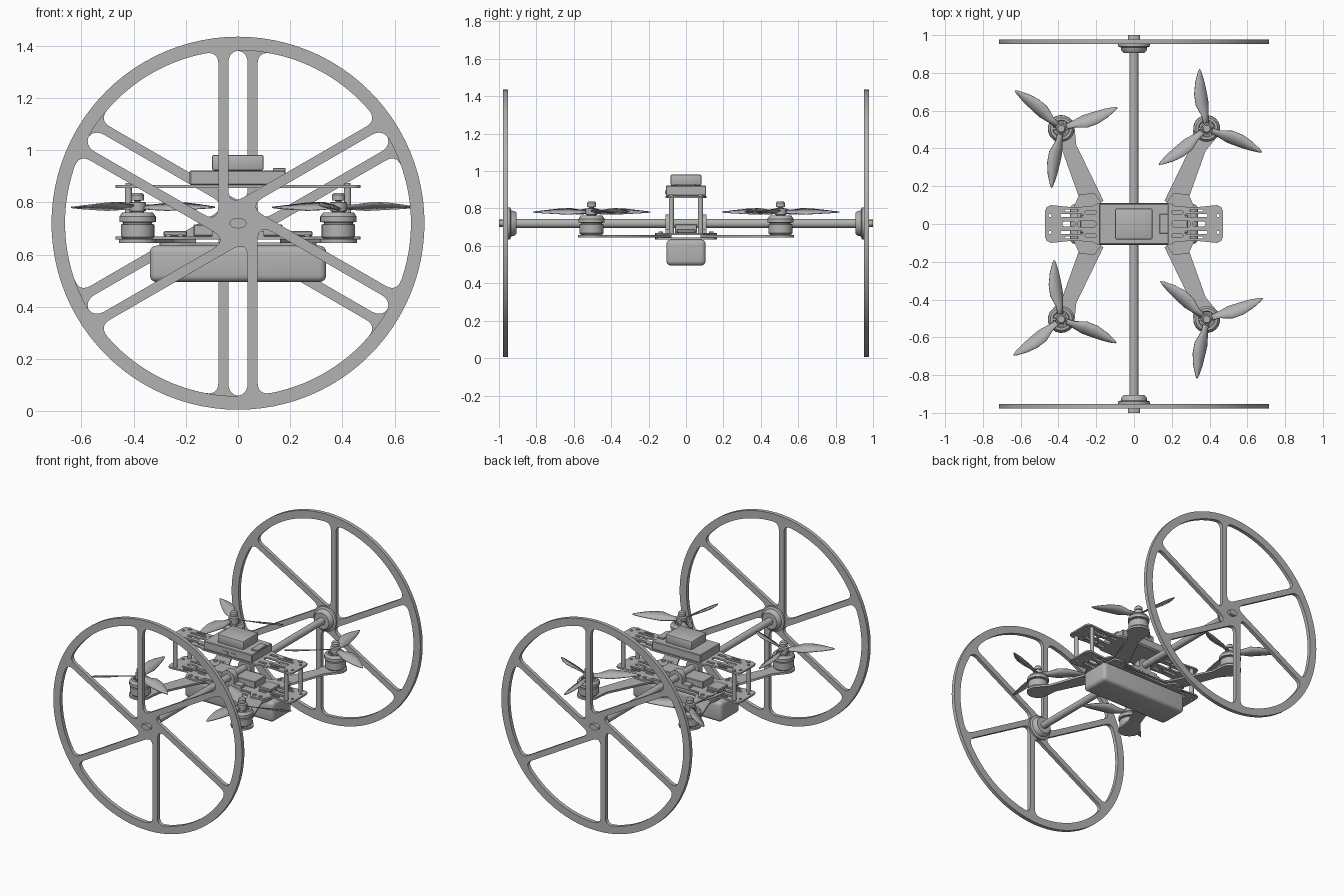
import bpy, bmesh, math
from mathutils import Matrix, Vector

default_cube = bpy.data.objects.get("Cube")
if default_cube:
    bpy.data.objects.remove(default_cube, do_unlink=True)

grey = bpy.data.materials.new("plain_grey")
grey.use_nodes = True
colour = (0.45, 0.45, 0.45, 1)
grey.diffuse_color = colour
grey.node_tree.nodes["Principled BSDF"].inputs["Base Color"].default_value = colour

AXLE_Z = 0.72
MOTOR_X, MOTOR_Y = 0.385, 0.505
SIDES = (-1, 1)


def activate(obj):
    bpy.ops.object.select_all(action='DESELECT')
    obj.select_set(True)
    bpy.context.view_layer.objects.active = obj


def link(name, data, smooth=False):
    obj = bpy.data.objects.new(name, data)
    bpy.context.collection.objects.link(obj)
    data.materials.append(grey)
    if smooth:
        activate(obj)
        bpy.ops.object.shade_smooth_by_angle(angle=math.radians(35))
    return obj


def from_bmesh(name, bm, matrix=None, smooth=False):
    bmesh.ops.recalc_face_normals(bm, faces=bm.faces)
    mesh = bpy.data.meshes.new(name)
    bm.to_mesh(mesh)
    bm.free()
    if matrix:
        mesh.transform(matrix)
    return link(name, mesh, smooth)


def box(name, low, high, bevel=0, segments=1):
    bm = bmesh.new()
    bmesh.ops.create_cube(bm, size=1)
    low, high = Vector(low), Vector(high)
    bmesh.ops.scale(bm, vec=high - low, verts=bm.verts)
    bmesh.ops.translate(bm, vec=(low + high) / 2, verts=bm.verts)
    if bevel:
        bmesh.ops.bevel(bm, geom=bm.edges[:], offset=bevel, segments=segments,
                        profile=0.5, affect='EDGES')
    return from_bmesh(name, bm, smooth=segments > 1)


def lathe(name, profile, matrix, steps=32):
    bm = bmesh.new()
    verts = [bm.verts.new((r, 0, z)) for r, z in profile]
    edges = [bm.edges.new(pair) for pair in zip(verts, verts[1:])]
    bmesh.ops.spin(bm, geom=verts + edges, cent=(0, 0, 0), axis=(0, 0, 1),
                   angle=math.tau, steps=steps)
    bmesh.ops.remove_doubles(bm, verts=bm.verts, dist=0.0001)
    return from_bmesh(name, bm, matrix, True)


def rod(name, radius, length, matrix, steps=24):
    return lathe(name, [(0, 0), (radius, 0), (radius, length), (0, length)], matrix, steps)


def sheet(name, loops, thickness, matrix, smooth=False):
    """Flat plate centred on its own plane; inner loops become holes."""
    curve = bpy.data.curves.new(name, 'CURVE')
    curve.dimensions = '2D'
    curve.fill_mode = 'BOTH'
    curve.extrude = thickness / 2
    for loop in loops:
        spline = curve.splines.new('POLY')
        spline.points.add(len(loop) - 1)
        for point, (x, y) in zip(spline.points, loop):
            point.co = (x, y, 0, 1)
        spline.use_cyclic_u = True
    obj = link(name, curve)
    activate(obj)
    bpy.ops.object.convert(target='MESH')
    obj = bpy.context.object
    obj.data.transform(matrix)
    if smooth:
        bpy.ops.object.shade_smooth_by_angle(angle=math.radians(35))
    return obj


def polar(radius, angle):
    return Vector((radius * math.cos(angle), radius * math.sin(angle)))


def circle(cx, cy, radius, count=12):
    return [polar(radius, math.tau * i / count) + Vector((cx, cy)) for i in range(count)]


def slot(cx, cy, length, width):
    """Round-ended slot along x."""
    half = (length - width) / 2
    return [(x + math.copysign(half, x - cx), y)
            for x, y in (p + Vector((0.0001, 0)) for p in circle(cx, cy, width / 2, 14))]


def mirrored(quarter):
    """Closed outline from a quarter running from the +x axis to the +y axis."""
    half = quarter + [(-x, y) for x, y in reversed(quarter)]
    return half + [(-x, -y) for x, y in half]


def fillet(a, corner, b):
    return [a.lerp(corner, t / 6).lerp(corner.lerp(b, t / 6), t / 6) for t in range(7)]


# Wheels: six offset spokes, windows with rounded corners
RIM, INNER, NEAR, FAR, ROUND = 0.715, 0.663, 0.037, 0.075, 0.05


def window(turn):
    up, side = Vector((0, 1)), polar(1, math.radians(30))
    start = Vector((-NEAR, 0))
    normal = Vector((-side.y, side.x)) * FAR
    inner = Vector((-NEAR, (FAR + NEAR / 2) / math.cos(math.radians(30))  - NEAR * math.tan(math.radians(30)) - NEAR / 2 / math.cos(math.radians(30))))
    top = start + up * math.sqrt(INNER ** 2 - NEAR ** 2)
    end = normal + side * math.sqrt(INNER ** 2 - FAR ** 2)
    a0, a1 = math.atan2(top.y, top.x), math.atan2(end.y, end.x)
    step = ROUND / INNER
    arc = [polar(INNER, a0 - step + (a1 - a0 + 2 * step) * i / 20) for i in range(21)]
    points = fillet(inner + side * 0.07, inner, inner + up * 0.07)
    points += fillet(top - up * ROUND, top, arc[0]) + arc[1:-1]
    points += fillet(arc[-1], end, end - side * ROUND)
    return [Matrix.Rotation(turn, 2) @ p for p in points]


upright = Matrix.Rotation(math.pi / 2, 4, 'X')
wheel_loops = [circle(0, 0, RIM, 96)] + [window(math.tau * k / 6) for k in range(6)]
for label, turn in (("front", 0), ("rear", math.pi)):
    place = Matrix.Translation((0, 0, AXLE_Z)) @ Matrix.Rotation(turn, 4, 'Z') @ upright
    out = place @ Matrix.Translation((0, 0, 0.965))
    sheet(label + "_wheel", wheel_loops, 0.026, out, True)
    lathe(label + "_wheel_hub", [(0, 0.905), (0.055, 0.905), (0.065, 0.915), (0.07, 0.935),
                                 (0.085, 0.94), (0.085, 0.953), (0, 0.953)], place)
    rod(label + "_axle_nut", 0.033, 0.03,
        place @ Matrix.Translation((0, 0, 0.97)) @ Matrix.Diagonal((1, 0.6, 1, 1)))
rod("axle", 0.024, 1.94, Matrix.Translation((0, 0.97, AXLE_Z)) @ upright)

# Frame plates with slots and screw holes
ends = [(0.47, 0.07), (0.462, 0.09), (0.44, 0.1), (0.32, 0.088)]
top_outline = mirrored(ends + [(0.22, 0.095), (0.19, 0.11)])
low_outline = mirrored(ends + [(0.29, 0.155), (0.21, 0.165), (0.17, 0.11)])
holes = []
for sx in SIDES:
    holes.append(slot(sx * 0.25, 0, 0.1, 0.035))
    holes.append(slot(sx * 0.345, 0, 0.07, 0.025))
    for sy in SIDES:
        holes += [slot(sx * 0.33, sy * 0.045, 0.12, 0.018), slot(sx * 0.23, sy * 0.062, 0.06, 0.018),
                  slot(sx * 0.33, sy * 0.072, 0.07, 0.012), circle(sx * 0.445, sy * 0.045, 0.009)]
screw_holes = [circle(sx * x, sy * 0.135, 0.008) for sx in SIDES for sy in SIDES for x in (0.22, 0.265)]
for name, outline, cuts, z in (("top_plate", top_outline, holes, 0.861),
                               ("middle_plate", low_outline, holes + screw_holes, 0.664),
                               ("bottom_plate", mirrored([(0.3, 0.09), (0.29, 0.155), (0.21, 0.165), (0.17, 0.11)]),
                                screw_holes, 0.64)):
    sheet(name, [outline] + cuts, 0.011, Matrix.Translation((0, 0, z)))


# Propeller blade: raised leading edge, thin solid
def blade(name, spin, matrix):
    stations = [(0.015, 0.012, 0.012, 25), (0.07, 0.017, 0.018, 28), (0.13, 0.04, 0.028, 24),
                (0.19, 0.04, 0.026, 20), (0.25, 0.026, 0.022, 16), (0.3, 0.006, 0.014, 12),
                (0.317, -0.004, 0.008, 10)]
    bm = bmesh.new()
    rows = []
    for r, lead, trail, pitch in stations:
        rise = math.tan(math.radians(pitch))
        rows.append([bm.verts.new((r, spin * y, y * rise)) for y in (lead, (lead - trail) / 2, -trail)])
    for a, b in zip(rows, rows[1:]):
        for i in range(2):
            bm.faces.new((a[i], a[i + 1], b[i + 1], b[i]))
    obj = from_bmesh(name, bm, matrix, True)
    solid = obj.modifiers.new("thickness", 'SOLIDIFY')
    solid.thickness = 0.005
    solid.offset = 0


# Arms, motors, propellers and standoffs at the four corners
motor_profile = [(0, 0.655), (0.052, 0.655), (0.064, 0.668), (0.064, 0.715), (0.055, 0.717),
                 (0.055, 0.723), (0.07, 0.725), (0.07, 0.745), (0.058, 0.762), (0.045, 0.762),
                 (0.04, 0.752), (0.025, 0.752), (0.025, 0.765), (0.032, 0.767), (0.032, 0.8),
                 (0.012, 0.802), (0.012, 0.806), (0.025, 0.808), (0.025, 0.828), (0.018, 0.836), (0, 0.836)]
for sx in SIDES:
    for sy in SIDES:
        label = ("rear_" if sy > 0 else "front_") + ("left_" if sx > 0 else "right_")
        centre = Vector((sx * MOTOR_X, sy * MOTOR_Y))
        root = Vector((sx * 0.215, sy * 0.1))
        along = (centre - root).normalized()
        across = Vector((-along.y, along.x))
        heading = math.atan2(along.y, along.x)
        tip = [centre + polar(0.072, heading + math.radians(a)) for a in range(-120, 121, 20)]
        arm = [root + across * 0.058, root - across * 0.058,
               centre - along * 0.11 - across * 0.04] + tip + [centre - along * 0.11 + across * 0.04]
        sheet(label + "arm", [arm], 0.014, Matrix.Translation((0, 0, 0.652)))
        at = Matrix.Translation((centre.x, centre.y, 0))
        lathe(label + "motor", motor_profile, at)
        spin, base = (-1, 19.5) if sx * sy < 0 else (1, 98)
        for k in range(6):
            rib = box(label + "motor_rib", (0.022, -0.006, 0.75), (0.05, 0.006, 0.76))
            rib.data.transform(at @ Matrix.Rotation(math.tau * k / 6, 4, 'Z'))
        for k in range(3):
            turn = Matrix.Rotation(math.radians(base + 120 * k), 4, 'Z')
            blade(label + "propeller_blade", spin, at @ Matrix.Translation((0, 0, 0.782)) @ turn)
        rod(label + "standoff", 0.014, 0.196, Matrix.Translation((sx * 0.42, sy * 0.078, 0.667)), 12)
        rod(label + "standoff_screw", 0.012, 0.008, Matrix.Translation((sx * 0.42, sy * 0.078, 0.866)), 12)
        for x in (0.22, 0.265):
            rod(label + "arm_screw", 0.012, 0.008, Matrix.Translation((sx * x, sy * 0.135, 0.669)), 12)

# Axle clamps
clamp = [(-0.1, -0.053), (0.1, -0.053), (0.1, -0.03), (0.048, -0.03)]
clamp += [polar(0.048, math.radians(a)) for a in range(0, 181, 15)] + [(-0.048, -0.03), (-0.1, -0.03)]
for sy in SIDES:
    sheet("axle_clamp", [clamp], 0.045,
          Matrix.Translation((0, sy * 0.088, AXLE_Z)) @ upright, True)

# Battery and electronics
box("battery", (-0.338, -0.105, 0.495), (0.338, 0.105, 0.634), 0.025, 4)
box("flight_board", (-0.17, -0.06, 0.67), (0.17, 0.06, 0.716), 0.004)
for sx in SIDES:
    box("speed_controller", (sx * 0.24 - 0.045, -0.05, 0.67), (sx * 0.24 + 0.045, 0.05, 0.69), 0.004)
box("control_box", (-0.185, -0.108, 0.867), (0.183, 0.108, 0.922), 0.004)
box("control_box_cap", (-0.1, -0.082, 0.922), (0.098, 0.082, 0.982), 0.008, 2)
box("control_box_plug", (0.135, -0.05, 0.92), (0.183, 0.053, 0.932), 0.002)
for x in (-0.02, 0.04):
    box("side_port", (x - 0.018, -0.111, 0.878), (x + 0.018, -0.107, 0.895))
